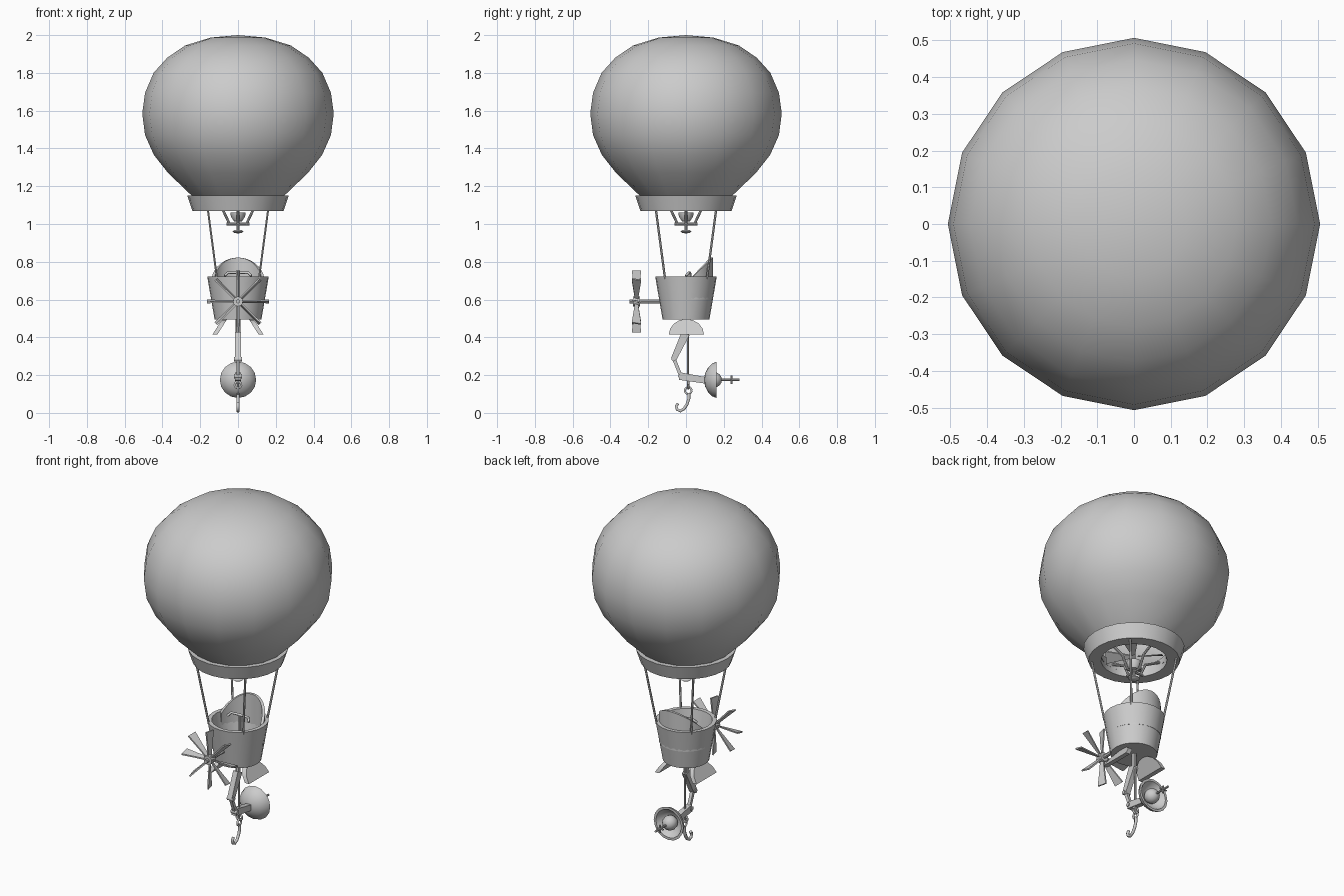
import bpy, bmesh, math
from mathutils import Vector, Matrix

if "Cube" in bpy.data.objects:
    bpy.data.objects.remove(bpy.data.objects["Cube"])

grey = bpy.data.materials.new("plain grey")
grey.diffuse_color = (0.6, 0.6, 0.6, 1)
grey.use_nodes = True
grey.node_tree.nodes["Principled BSDF"].inputs["Base Color"].default_value = grey.diffuse_color


def finish(name, bm, smooth=True, recalc=True):
    if recalc:
        bmesh.ops.recalc_face_normals(bm, faces=bm.faces)
    me = bpy.data.meshes.new(name)
    bm.to_mesh(me)
    bm.free()
    ob = bpy.data.objects.new(name, me)
    bpy.context.collection.objects.link(ob)
    me.materials.append(grey)
    if smooth:
        bpy.ops.object.select_all(action='DESELECT')
        ob.select_set(True)
        bpy.context.view_layer.objects.active = ob
        bpy.ops.object.shade_smooth_by_angle(angle=math.radians(40))
    return ob


def lathe(name, profile, n=16, origin=(0, 0, 0), axis=(0, 0, 1), closed=False):
    """Turn (radius, height) points around an axis."""
    bm = bmesh.new()
    rot = Vector((0, 0, 1)).rotation_difference(Vector(axis)).to_matrix()
    rings = []
    for r, h in profile:
        count = 1 if r < 1e-6 else n
        rings.append([bm.verts.new(Vector(origin) + rot @ Vector(
            (r * math.cos(2 * math.pi * i / n), r * math.sin(2 * math.pi * i / n), h)))
            for i in range(count)])
    pairs = list(zip(rings, rings[1:])) + ([(rings[-1], rings[0])] if closed else [])
    for a, b in pairs:
        for i in range(n):
            j = (i + 1) % n
            quad = [a[i % len(a)], a[j % len(a)], b[j % len(b)], b[i % len(b)]]
            quad = list(dict.fromkeys(quad))
            if len(quad) > 2:
                bm.faces.new(quad)
    return finish(name, bm)


def rod(name, a, b, r=0.006, n=8):
    a, b = Vector(a), Vector(b)
    d = b - a
    return lathe(name, [(0, 0), (r, 0), (r, d.length), (0, d.length)], n, a, d.normalized())


def prism(name, pts, offset):
    """Extrude a flat outline along an offset vector."""
    bm = bmesh.new()
    off = Vector(offset)
    low = [bm.verts.new(Vector(p) - off / 2) for p in pts]
    top = [bm.verts.new(Vector(p) + off / 2) for p in pts]
    bm.faces.new(low)
    bm.faces.new(top)
    for i in range(len(pts)):
        j = (i + 1) % len(pts)
        bm.faces.new([low[i], low[j], top[j], top[i]])
    return finish(name, bm)


def bar_yz(name, a, b, w1, w2, thick):
    """Flat tapering link lying in the middle plane."""
    a, b = Vector((0, *a)), Vector((0, *b))
    d = (b - a).normalized()
    s = Vector((0, -d.z, d.y))
    return prism(name, [a + s * w1 / 2, b + s * w2 / 2, b - s * w2 / 2, a - s * w1 / 2], (thick, 0, 0))


def tube(name, pts, r):
    cu = bpy.data.curves.new(name, 'CURVE')
    cu.dimensions = '3D'
    cu.bevel_depth, cu.bevel_resolution, cu.use_fill_caps = r, 1, True
    sp = cu.splines.new('POLY')
    sp.points.add(len(pts) - 1)
    for p, q in zip(sp.points, pts):
        p.co = (*q, 1)
    cu.materials.append(grey)
    ob = bpy.data.objects.new(name, cu)
    bpy.context.collection.objects.link(ob)
    return ob


# Balloon envelope, open at the mouth, and its collar
lathe("envelope", [(0.175, 1.10), (0.25, 1.155), (0.37, 1.27), (0.445, 1.365), (0.492, 1.47),
                   (0.507, 1.585), (0.492, 1.695), (0.447, 1.80), (0.375, 1.88),
                   (0.28, 1.945), (0.145, 1.987), (0, 2.0)])
lathe("collar", [(0.235, 1.15), (0.268, 1.15), (0.242, 1.07), (0.175, 1.07), (0.175, 1.14)], 24, closed=True)

# Burner with fan blades inside the mouth
lathe("burner_cup", [(0, 1.01), (0.022, 1.015), (0.038, 1.04), (0.04, 1.06), (0.03, 1.06), (0, 1.025)], 12)
rod("burner_stem", (0, 0, 0.955), (0, 0, 1.12), 0.008)
lathe("burner_knob", [(0, 0.95), (0.02, 0.953), (0.03, 0.96), (0.02, 0.967), (0, 0.97)], 12)
for k in range(4):
    m = Matrix.Rotation(k * math.pi / 2, 3, 'Z')
    rod("burner_strut", m @ Vector((0.18, 0, 1.125)), m @ Vector((0.075, 0, 1.07)), 0.007)
    rod("burner_brace", m @ Vector((0.08, 0, 1.075)), m @ Vector((0.045, 0, 1.0)), 0.007)
    rod("burner_spoke", m @ Vector((0, 0, 1.0)), m @ Vector((0.06, 0, 1.0)), 0.007)
    m = Matrix.Rotation((k + 0.5) * math.pi / 2, 3, 'Z')
    prism("burner_blade", [m @ Vector(p) for p in
                           ((0.02, -0.008, 1.09), (0.15, -0.035, 1.08), (0.15, 0.035, 1.115), (0.02, 0.008, 1.10))],
          (0, 0, 0.006))

# Suspension ropes
for sx in (-1, 1):
    for sy in (-1, 1):
        rod("rope", (sx * 0.16, sy * 0.16, 1.08), (sx * 0.111, sy * 0.111, 0.71), 0.006, 6)

# Basket with floor, and a raised back rest following its wall
lathe("basket", [(0, 0.495), (0.124, 0.495), (0.163, 0.722), (0.14, 0.722), (0.108, 0.52), (0, 0.52)], 24)
bm = bmesh.new()
cols = []
for i in range(17):
    a = math.radians(12 + 156 * i / 16)
    ring = []
    for r, high in ((0.143, 0), (0.143, 1), (0.128, 1), (0.128, 0)):
        x, y = r * math.cos(a), r * math.sin(a)
        z = 0.715 + max(0, 0.143 * math.sin(a) - 0.03) * 0.95 if high else 0.60
        ring.append(bm.verts.new((x, y, z)))
    cols.append(ring)
for p, q in zip(cols, cols[1:]):
    for k in range(4):
        bm.faces.new([p[k], q[k], q[(k + 1) % 4], p[(k + 1) % 4]])
bm.faces.new(cols[0])
bm.faces.new(cols[-1])
finish("back_rest", bm)

# Steering handle
rod("handle_post", (0, 0.02, 0.52), (0, 0.02, 0.74), 0.008)
tube("handle_bar", [(-0.07, 0.0, 0.725), (-0.055, 0.015, 0.742), (0, 0.02, 0.742),
                    (0.055, 0.015, 0.742), (0.07, 0.0, 0.725)], 0.007)

# Front propeller: eight blades lying along the shaft
rod("propeller_shaft", (0, -0.30, 0.59), (0, -0.13, 0.59), 0.011)
lathe("propeller_hub", [(0, -0.018), (0.026, -0.018), (0.026, 0.018), (0, 0.018)], 12, (0, -0.262, 0.59), (0, 1, 0))
for k in range(8):
    m = Matrix.Rotation(k * math.pi / 4, 3, 'Y')
    c = Vector((0, -0.262, 0.59))
    prism("propeller_blade", [c + m @ Vector(p) for p in
                              ((0.004, 0.008, 0.015), (0.004, 0.015, 0.08), (0.006, 0.025, 0.165),
                               (-0.006, -0.025, 0.165), (-0.004, -0.015, 0.08), (-0.004, -0.008, 0.015))],
          m @ Vector((0.008, 0, 0)))

# Half-disc side fins under the basket
for s in (-1, 1):
    pts = []
    for i in range(9):
        a = math.pi * i / 8
        t = math.sin(a)
        pts.append((s * (0.122 - 0.052 * t), 0.002 + 0.093 * math.cos(a), 0.415 + 0.082 * t))
    prism("side_fin", pts, (s * 0.026, 0, s * 0.0))

# Folding arm and hook line
rod("hook_line", (0, 0.01, 0.14), (0, 0.01, 0.50), 0.006)
bar_yz("upper_arm", (-0.002, 0.42), (-0.065, 0.285), 0.045, 0.03, 0.03)
rod("arm_mount", (0, 0.0, 0.40), (0, 0.0, 0.50), 0.014)
bar_yz("middle_arm", (-0.065, 0.29), (-0.025, 0.19), 0.018, 0.018, 0.018)
bar_yz("lower_arm", (-0.035, 0.195), (0.105, 0.172), 0.04, 0.034, 0.03)
for y, z in ((-0.065, 0.285), (-0.03, 0.195)):
    rod("arm_joint", (-0.02, y, z), (0.02, y, z), 0.012, 10)

# Dish facing backwards with centre ball and antenna
lathe("dish", [(0, 0), (0.035, 0.006), (0.065, 0.022), (0.087, 0.044), (0.096, 0.066),
               (0.082, 0.066), (0.07, 0.045), (0.045, 0.025), (0, 0.015)], 16, (0, 0.095, 0.175), (0, 1, 0))
lathe("dish_ball", [(0.042 * math.sin(math.pi * i / 8), -0.042 * math.cos(math.pi * i / 8)) for i in range(9)],
      14, (0, 0.148, 0.175), (0, 1, 0))
rod("antenna", (0, 0.18, 0.175), (0, 0.282, 0.175), 0.006)
rod("antenna_cross", (0, 0.24, 0.153), (0, 0.24, 0.197), 0.005)
rod("antenna_cross", (-0.022, 0.24, 0.175), (0.022, 0.24, 0.175), 0.005)

# Chain rings and hook
for i, z in enumerate((0.148, 0.118)):
    ring = []
    for k in range(13):
        a = 2 * math.pi * k / 12
        u = 0.018 * math.cos(a)
        ring.append((u * (1 - i), 0.012 + u * i, z + 0.018 * math.sin(a)))
    tube("chain_ring", ring, 0.006)
tube("hook", [(0, 0.015, 0.105), (0, 0.015, 0.075), (0, 0.005, 0.045), (0, -0.01, 0.022), (0, -0.03, 0.01),
              (0, -0.047, 0.018), (0, -0.052, 0.036), (0, -0.042, 0.05)], 0.009)
